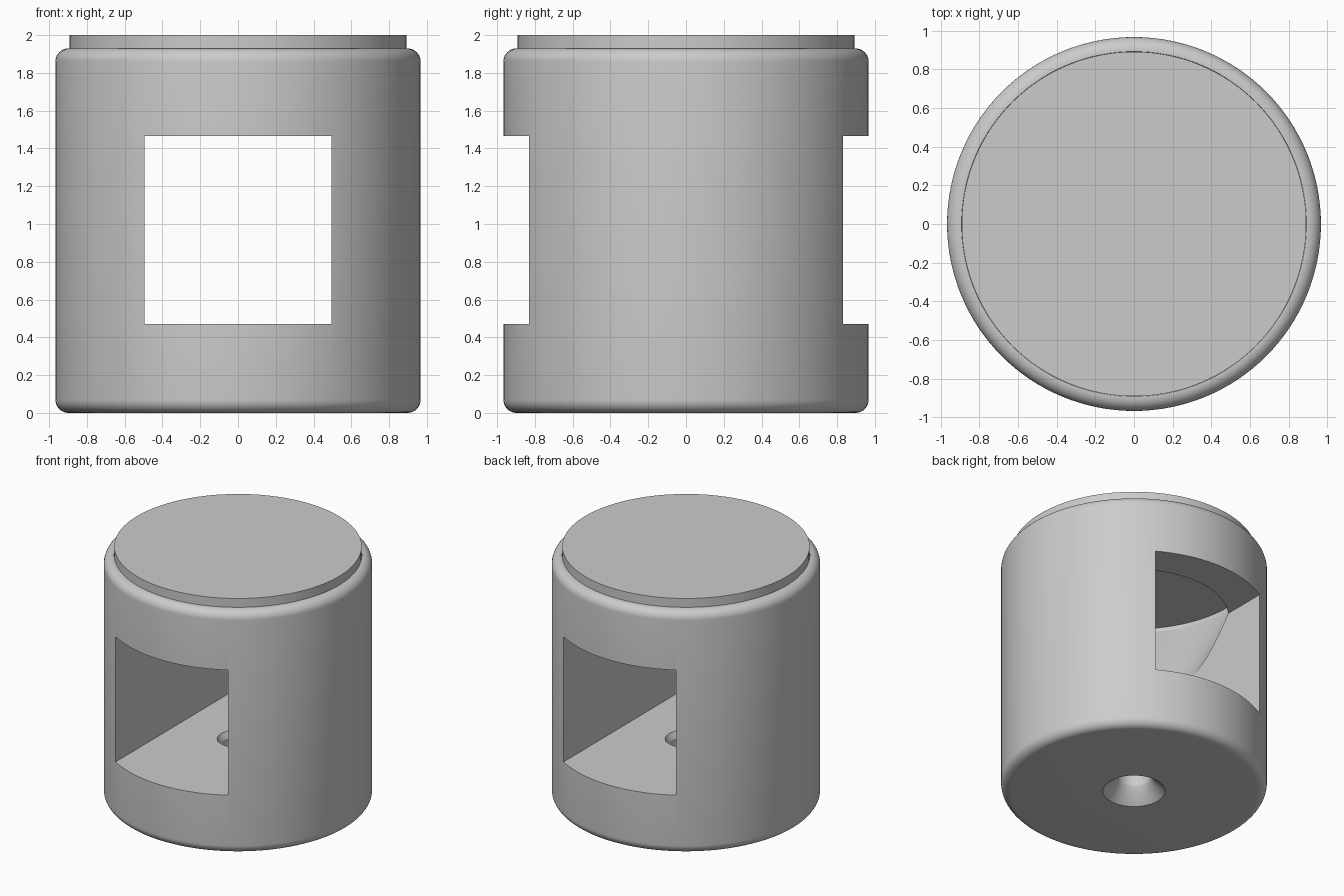
import bpy
import math

if "Cube" in bpy.data.objects:
    bpy.data.objects.remove(bpy.data.objects["Cube"], do_unlink=True)

SIDES = 128
RADIUS, HEIGHT, FILLET = 0.967, 1.93, 0.07
LID_RADIUS, LID_BOTTOM, LID_TOP = 0.892, 1.875, 2.0

gray = bpy.data.materials.new("plain gray")
gray.use_nodes = True
gray.diffuse_color = (0.6, 0.6, 0.6, 1)
gray.node_tree.nodes["Principled BSDF"].inputs["Base Color"].default_value = (0.6, 0.6, 0.6, 1)


def lathe(name, profile, closed):
    """Spin (radius, z) points, listed bottom to top on the outside, about z."""
    n = len(profile)
    verts, faces = [], []
    for s in range(SIDES):
        a = math.tau * s / SIDES
        verts += [(r * math.cos(a), r * math.sin(a), z) for r, z in profile]
    for s in range(SIDES):
        a, b = s * n, (s + 1) % SIDES * n
        for i in range(n if closed else n - 1):
            j = (i + 1) % n
            faces.append((a + i, b + i, b + j, a + j))
    if not closed:
        faces.append([s * n for s in reversed(range(SIDES))])
        faces.append([s * n + n - 1 for s in range(SIDES)])
    mesh = bpy.data.meshes.new(name)
    mesh.from_pydata(verts, [], faces)
    mesh.materials.append(gray)
    obj = bpy.data.objects.new(name, mesh)
    bpy.context.collection.objects.link(obj)
    return obj


def activate(obj):
    bpy.ops.object.select_all(action='DESELECT')
    obj.select_set(True)
    bpy.context.view_layer.objects.active = obj


def fillet(z, start):
    """Quarter-round edge points about the given height."""
    angles = [math.radians(start + 90 * i / 8) for i in range(9)]
    return [(RADIUS - FILLET + FILLET * math.cos(a), z + FILLET * math.sin(a)) for a in angles]


# Body: rounded shell, seat for the lid, conical hopper, outlet with countersink
outer = fillet(FILLET, -90) + fillet(HEIGHT - FILLET, 0)
inner = [(LID_RADIUS, HEIGHT), (LID_RADIUS, 1.845), (0.125, 0.424),
         (0.125, 0.12), (0.15, 0.07), (0.226, 0)]
body = lathe("body", outer + inner, True)

# Square window through front and back
bpy.ops.mesh.primitive_cube_add(size=1, location=(0, 0, 0.9675))
cutter = bpy.context.object
cutter.name = "window_cutter"
cutter.scale = (0.99, 3, 0.995)
cutter.hide_render = True
cutter.data.materials.append(gray)

activate(body)
cut = body.modifiers.new("window", 'BOOLEAN')
cut.operation = 'DIFFERENCE'
cut.solver = 'EXACT'
cut.object = cutter
bpy.ops.object.modifier_apply(modifier=cut.name)
bpy.data.objects.remove(cutter, do_unlink=True)

# Lid: flat disc set into the top
lid = lathe("lid", [(LID_RADIUS - 0.001, LID_BOTTOM), (LID_RADIUS - 0.001, LID_TOP)], False)

for obj in (body, lid):
    activate(obj)
    bpy.ops.object.shade_smooth_by_angle(angle=math.radians(25))
